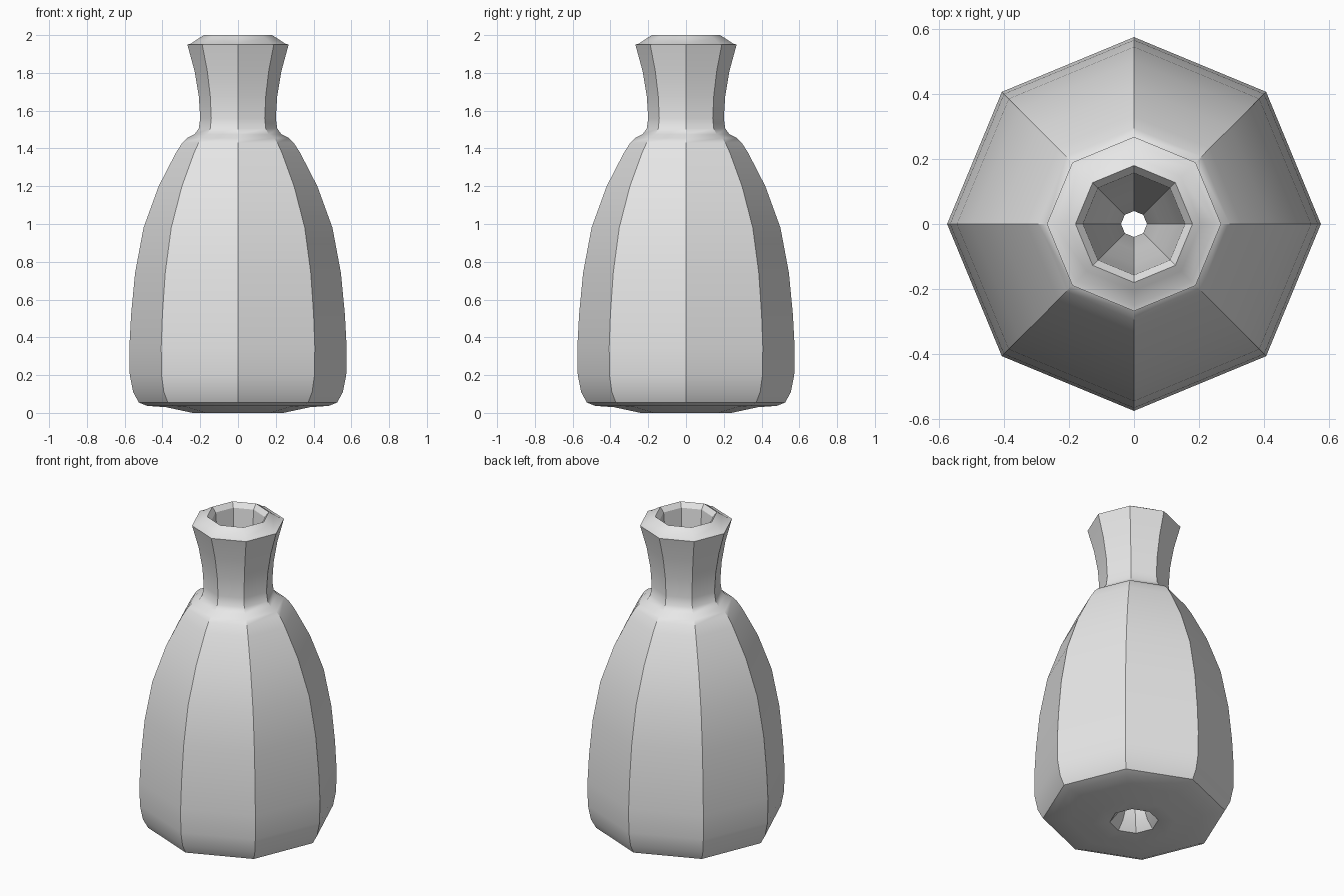
import bpy, bmesh
from math import radians, tau

cube = bpy.data.objects.get("Cube")
if cube:
    bpy.data.objects.remove(cube, do_unlink=True)

SIDES = 8

# Single grey surface
grey = bpy.data.materials.new("plain grey")
grey.use_nodes = True
colour = (0.8, 0.8, 0.8, 1)
grey.diffuse_color = colour
grey.node_tree.nodes["Principled BSDF"].inputs["Base Color"].default_value = colour

# Profile pieces as (radius, height)
base = [(0.04, 0.3), (0.07, 0.14), (0.1, 0.06), (0.14, 0.01), (0.24, 0),
        (0.38, 0.03), (0.48, 0.037)]
body = [(0.525, 0.055), (0.555, 0.11), (0.573, 0.2), (0.575, 0.35), (0.566, 0.52),
        (0.545, 0.74), (0.5, 0.98), (0.42, 1.2), (0.33, 1.375), (0.295, 1.43)]
neck = [(0.27, 1.455), (0.23, 1.475), (0.208, 1.505), (0.2, 1.56),
        (0.208, 1.68), (0.23, 1.81), (0.268, 1.95)]
lip = [(0.25, 1.955), (0.205, 1.985), (0.18, 2), (0.157, 1.97)]
bore = [(0.145, 1.82), (0.125, 1.6), (0.08, 1.35), (0.04, 1.1)]


def lathe(name, profile):
    """Spin a closed profile around z, joining the last point to the first."""
    bm = bmesh.new()
    points = [bm.verts.new((r, 0, z)) for r, z in profile]
    edges = [bm.edges.new((a, b)) for a, b in zip(points, points[1:] + points[:1])]
    bmesh.ops.spin(bm, geom=points + edges, cent=(0, 0, 0), axis=(0, 0, 1),
                   angle=tau, steps=SIDES, use_merge=True)
    bmesh.ops.remove_doubles(bm, verts=bm.verts, dist=0.0005)
    bmesh.ops.recalc_face_normals(bm, faces=bm.faces)
    mesh = bpy.data.meshes.new(name)
    bm.to_mesh(mesh)
    bm.free()
    mesh.materials.append(grey)
    obj = bpy.data.objects.new(name, mesh)
    bpy.context.collection.objects.link(obj)
    return obj


# Eight-sided bottle: smooth up the profile, sharp between the panels
bottle = lathe("bottle", base + body + neck + lip + bore)
bpy.ops.object.select_all(action='DESELECT')
bottle.select_set(True)
bpy.context.view_layer.objects.active = bottle
bpy.ops.object.shade_smooth_by_angle(angle=radians(30))
